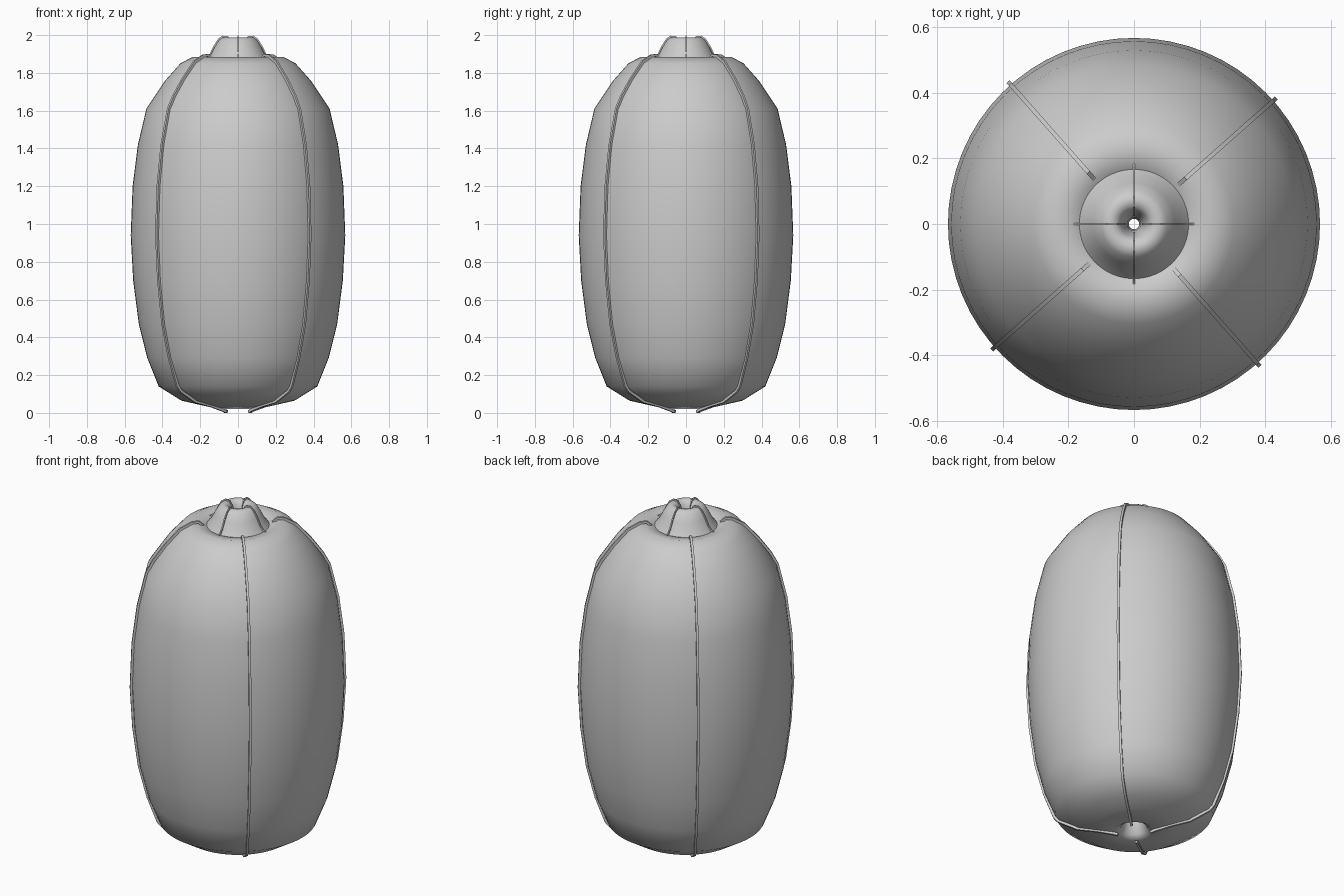
import bpy, bmesh, math
from mathutils import Vector

if "Cube" in bpy.data.objects:
    bpy.data.objects.remove(bpy.data.objects["Cube"])


def finish(name, bm, smooth=None):
    bmesh.ops.recalc_face_normals(bm, faces=bm.faces)
    me = bpy.data.meshes.new(name)
    bm.to_mesh(me)
    bm.free()
    ob = bpy.data.objects.new(name, me)
    bpy.context.collection.objects.link(ob)
    if smooth:
        bpy.ops.object.select_all(action='DESELECT')
        ob.select_set(True)
        bpy.context.view_layer.objects.active = ob
        bpy.ops.object.shade_smooth_by_angle(angle=math.radians(smooth))
    return ob


def lathe(name, profile, closed, steps=64):
    bm = bmesh.new()
    rings = [[bm.verts.new((r * math.cos(2 * math.pi * i / steps),
                            r * math.sin(2 * math.pi * i / steps), z))
              for i in range(steps)] for r, z in profile]
    pairs = list(zip(rings, rings[1:]))
    if closed:
        pairs.append((rings[-1], rings[0]))
    for a, b in pairs:
        for i in range(steps):
            j = (i + 1) % steps
            bm.faces.new((a[i], a[j], b[j], b[i]))
    return finish(name, bm, 60)


def rib(name, path, angle, width, depth):
    # thin square strip following a radial profile
    bm = bmesh.new()
    d = Vector((math.cos(angle), math.sin(angle), 0))
    side = Vector((-d.y, d.x, 0)) * width / 2
    rows = []
    for k, (r, z) in enumerate(path):
        r0, z0 = path[max(k - 1, 0)]
        r1, z1 = path[min(k + 1, len(path) - 1)]
        n = Vector((z1 - z0, r0 - r1)).normalized() * depth
        outer = d * r + Vector((0, 0, z))
        inner = d * (r - n.x) + Vector((0, 0, z - n.y))
        rows.append([bm.verts.new(p) for p in
                     (outer - side, outer + side, inner + side, inner - side)])
    for a, b in zip(rows, rows[1:]):
        for i in range(4):
            j = (i + 1) % 4
            bm.faces.new((a[i], a[j], b[j], b[i]))
    bm.faces.new(rows[0])
    bm.faces.new(rows[-1])
    return finish(name, bm, 40)


# barrel shaped body, dimpled at both ends with a narrow central bore
lathe("body", [
    (0.02, 0.35), (0.045, 0.12), (0.07, 0.04), (0.10, 0.02), (0.20, 0.042),
    (0.30, 0.065), (0.42, 0.14), (0.48, 0.29), (0.525, 0.47), (0.555, 0.70),
    (0.568, 0.94), (0.558, 1.20), (0.53, 1.42), (0.485, 1.61), (0.385, 1.76),
    (0.305, 1.85), (0.24, 1.885), (0.17, 1.87), (0.10, 1.80), (0.05, 1.70),
    (0.02, 1.55)], True)

# small conical cap with a sunken centre
lathe("top_cap", [
    (0.168, 1.865), (0.145, 1.895), (0.125, 1.935), (0.10, 1.975), (0.08, 1.988),
    (0.055, 1.985), (0.04, 1.965), (0.03, 1.93), (0.02, 1.88), (0.016, 1.80)], False)

# long ribs over the body
body_path = [
    (0.09, 0.0), (0.11, 0.008), (0.20, 0.033), (0.305, 0.054), (0.41, 0.11),
    (0.435, 0.14), (0.49, 0.29), (0.536, 0.47), (0.566, 0.70), (0.58, 0.94),
    (0.57, 1.20), (0.542, 1.42), (0.497, 1.61), (0.46, 1.68), (0.395, 1.77),
    (0.315, 1.86), (0.25, 1.896), (0.21, 1.90), (0.18, 1.875)]
for i in range(4):
    rib(f"body_rib_{i + 1}", body_path, math.radians(41.5 + 90 * i), 0.013, 0.014)

# short ribs over the cap
cap_path = [(0.185, 1.872), (0.17, 1.88), (0.15, 1.90), (0.132, 1.938),
            (0.106, 1.98), (0.082, 1.997), (0.052, 1.994), (0.034, 1.968), (0.025, 1.93)]
for i in range(4):
    rib(f"cap_rib_{i + 1}", cap_path, math.pi / 2 * i, 0.007, 0.012)
